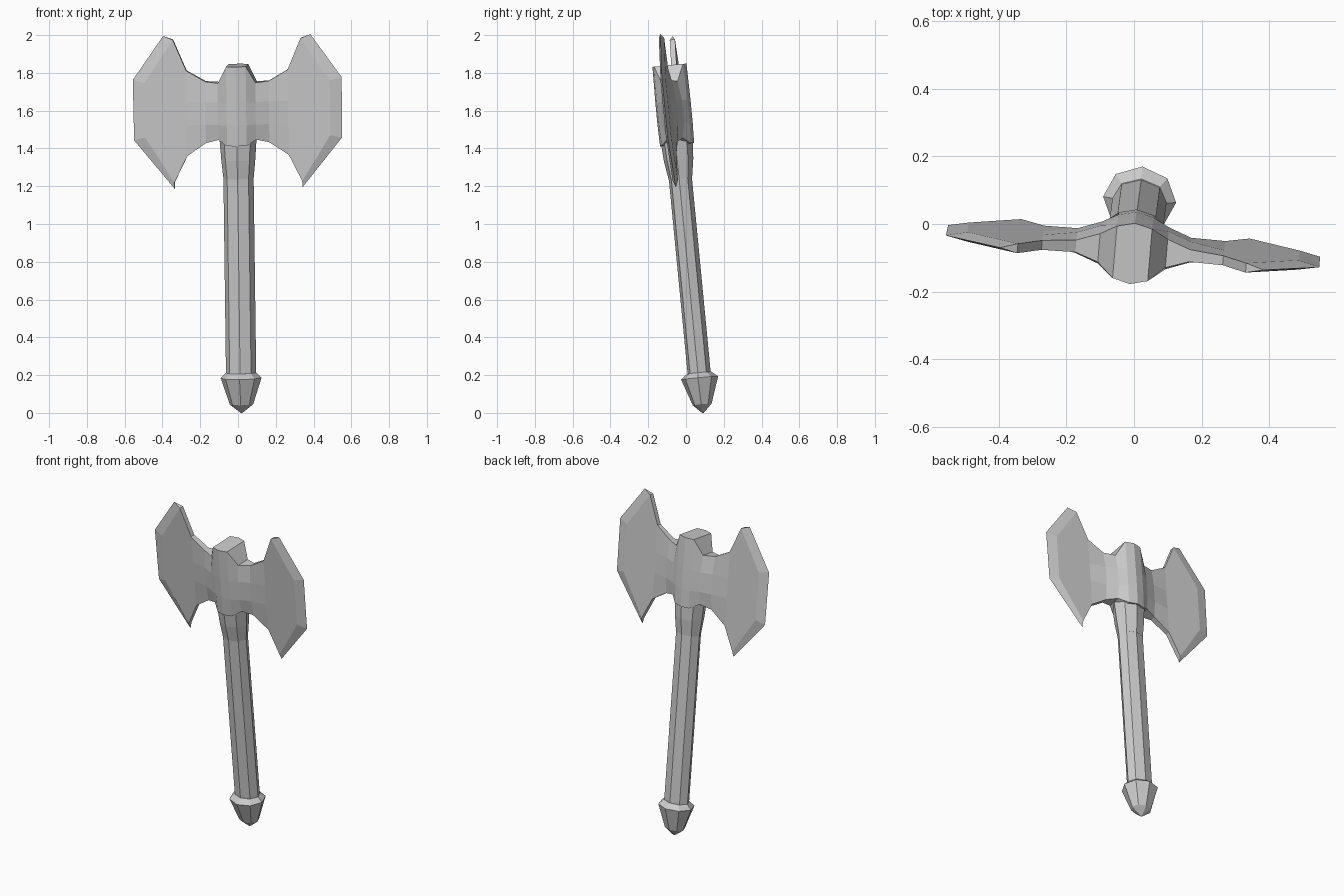
import bpy, bmesh, math
from mathutils import Matrix

if "Cube" in bpy.data.objects:
    bpy.data.objects.remove(bpy.data.objects["Cube"])

# Lean of the whole axe (small-angle tilt, yaw and roll)
LEAN = Matrix(((1, 0.085, -0.013, 0.019),
               (-0.085, 1, -0.0965, 0.09),
               (0.013, 0.0965, 1, 0),
               (0, 0, 0, 1)))


def finish(bm, name):
    bmesh.ops.remove_doubles(bm, verts=bm.verts, dist=0.0005)
    bmesh.ops.recalc_face_normals(bm, faces=bm.faces)
    bmesh.ops.transform(bm, matrix=LEAN, verts=bm.verts)
    me = bpy.data.meshes.new(name)
    bm.to_mesh(me)
    bm.free()
    ob = bpy.data.objects.new(name, me)
    bpy.context.collection.objects.link(ob)
    return ob


def lathe(name, rings, sides=8):
    """Octagonal part from (z, x radius, y radius) rings, a corner facing front."""
    bm = bmesh.new()
    loops = []
    for z, rx, ry in rings:
        loops.append([bm.verts.new((rx * math.sin(2 * math.pi * i / sides),
                                    -ry * math.cos(2 * math.pi * i / sides), z))
                      for i in range(sides)])
    for a, b in zip(loops, loops[1:]):
        for i in range(sides):
            j = (i + 1) % sides
            bm.faces.new((a[i], a[j], b[j], b[i]))
    bm.faces.new(loops[0])
    bm.faces.new(loops[-1])
    return finish(bm, name)


# Pommel, handle and flared collar
lathe("pommel", [(0.0, 0.004, 0.004), (0.045, 0.062, 0.05),
                 (0.185, 0.108, 0.098), (0.212, 0.08, 0.064)])
lathe("handle", [(0.19, 0.08, 0.061), (1.26, 0.08, 0.061)])
lathe("collar", [(1.24, 0.08, 0.062), (1.34, 0.09, 0.078), (1.45, 0.098, 0.085)])

# Double-bladed head: columns of (x, top z, bottom z, half thickness, extra at middle)
COLUMNS = [(0.0, 1.84, 1.42, 0.09, 0.003), (0.052, 1.84, 1.42, 0.077, 0.004),
           (0.1, 1.75, 1.45, 0.042, 0.014), (0.168, 1.757, 1.432, 0.018, 0.013),
           (0.268, 1.815, 1.365, 0.014, 0.0)]
BEVEL = [(0.338, 1.98), (0.49, 1.755), (0.49, 1.465), (0.338, 1.225)]
EDGE = [(0.39, 2.0), (0.553, 1.77), (0.55, 1.45), (0.338, 1.19)]
T = 0.014

bm = bmesh.new()


def face(*pts):
    bm.faces.new([bm.verts.new(p) for p in pts])


def column(s, d, c):
    x, top, bot, t, extra = c
    return [(s * x, d * t, top), (s * x, d * (t + extra), 1.65),
            (s * x, d * (t + extra), 1.53), (s * x, d * t, bot)]


for s in (-1, 1):
    for d in (-1, 1):
        cols = [column(s, d, c) for c in COLUMNS]
        # Cheeks
        for a, b in zip(cols, cols[1:]):
            for i in range(3):
                face(a[i], b[i], b[i + 1], a[i + 1])
        # Flat of the blade and its cutting bevel
        rim = [(s * x, d * T, z) for x, z in BEVEL]
        edge = [(s * x, 0, z) for x, z in EDGE]
        face(*cols[-1], *reversed(rim))
        for i in range(3):
            face(rim[i], edge[i], edge[i + 1], rim[i + 1])
    # Top and bottom rims joining front and back
    for k, r in ((0, 0), (3, 3)):
        path = [column(s, 1, c)[k] for c in COLUMNS] + [(s * BEVEL[r][0], T, BEVEL[r][1])]
        for p, q in zip(path, path[1:]):
            face(p, q, (q[0], -q[1], q[2]), (p[0], -p[1], p[2]))
        x, z = BEVEL[r]
        face((s * x, T, z), (s * EDGE[r][0], 0, EDGE[r][1]), (s * x, -T, z))
finish(bm, "axe_head")
